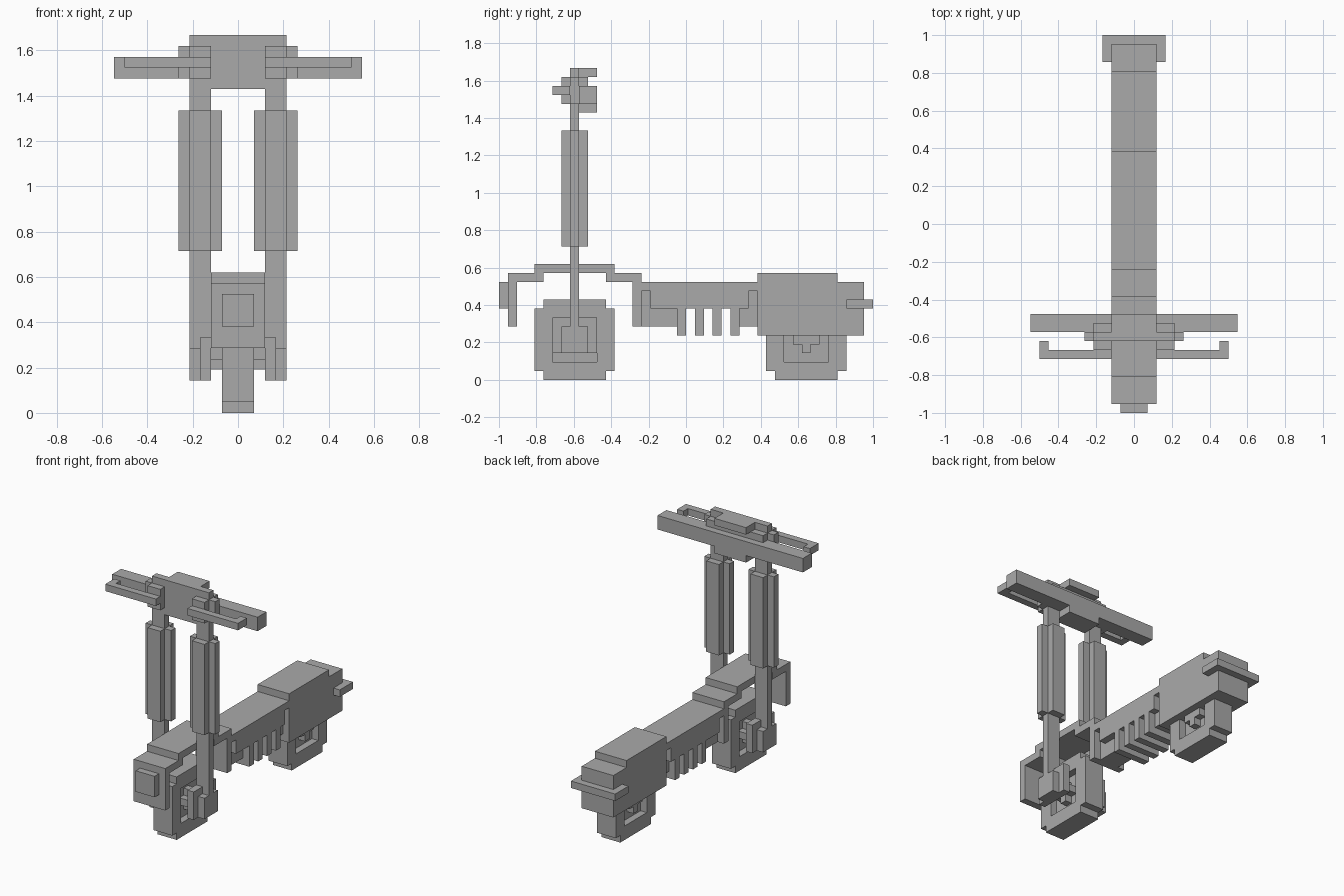
import bpy
import bmesh
from mathutils import Vector

old = bpy.data.objects.get("Cube")
if old:
    bpy.data.objects.remove(old, do_unlink=True)

U = 2 / 42  # one block of the grid

grey = bpy.data.materials.new("plain_grey")
grey.use_nodes = True
GREY = (0.4, 0.4, 0.4, 1)
grey.diffuse_color = GREY
grey.node_tree.nodes["Principled BSDF"].inputs["Base Color"].default_value = GREY


def blocks(name, boxes, mirror=False):
    """One object from boxes (x0, x1, y0, y1, z0, z1) in grid units, y from the front."""
    bm = bmesh.new()
    sides = (1, -1) if mirror else (1,)
    for x0, x1, y0, y1, z0, z1 in boxes:
        for s in sides:
            verts = bmesh.ops.create_cube(bm, size=1)["verts"]
            mid = Vector((s * (x0 + x1) / 2, (y0 + y1) / 2, (z0 + z1) / 2))
            size = Vector((x1 - x0, y1 - y0, z1 - z0))
            for v in verts:
                v.co = (v.co * size + mid) * U - Vector((0, 1, 0))
    me = bpy.data.meshes.new(name)
    bm.to_mesh(me)
    bm.free()
    me.materials.append(grey)
    ob = bpy.data.objects.new(name, me)
    bpy.context.collection.objects.link(ob)
    return ob


def centred(w, *rest):
    """Box spanning both sides of the centre line."""
    return (-w, w, *rest)


def wheel(name, y):
    """Square tyre with clipped corners, thin disc and raised cross hub."""
    blocks(name + "_tyre", [
        centred(1.5, y + 1, y + 8, 0, 2), centred(1.5, y + 1, y + 8, 7, 9),
        centred(1.5, y, y + 2, 1, 8), centred(1.5, y + 7, y + 9, 1, 8)])
    blocks(name + "_disc", [centred(0.5, y + 2, y + 7, 2, 7)])
    blocks(name + "_hub", [
        centred(1.5, y + 3, y + 6, 4, 5), centred(1.5, y + 4, y + 5, 3, 6)])


wheel("front_wheel", 4)
wheel("rear_wheel", 30)

# Front fork, axle and grips
blocks("fork_shafts", [(2.5, 4.5, 8, 9, 5, 35)], True)
blocks("fork_feet", [(2.5, 3.5, 6, 11, 3, 7), (3.5, 4.5, 7, 10, 3, 6)], True)
blocks("front_axle", [centred(2.5, 7, 10, 4, 5)])
blocks("fork_sleeves", [(2.5, 4.5, 7, 10, 15, 28), (1.5, 5.5, 8, 9, 15, 28)], True)

# Front fairing
blocks("headlight", [centred(1.5, 0, 1, 8, 11)])
blocks("front_fairing", [
    centred(2.5, 1, 2, 6, 12), centred(2.5, 1, 5, 11, 12),
    centred(2.5, 4, 13, 12, 13), centred(2.5, 12, 16, 11, 12),
    centred(2.5, 15, 16, 6, 12)])

# Deck with ribs below
blocks("deck", [centred(2.5, 16, 29, 10, 11), centred(2.5, 17, 28, 8, 10)])
blocks("deck_core", [centred(1.5, 16, 20, 6, 10), centred(1.5, 27, 29, 6, 10)])
blocks("deck_ribs", [centred(2.5, y, y + 1, 5, 8) for y in range(20, 27, 2)])

# Rear body
blocks("rear_body", [centred(2.5, 29, 38, 5, 12), centred(2.5, 38, 41, 5, 11)])
blocks("rear_bumper", [centred(3.5, 39, 42, 8, 9)])

# Handlebar
blocks("handlebar_panel", [
    centred(2.5, 8, 9, 30, 35), centred(2.5, 9, 11, 30, 33),
    centred(2.5, 8, 10, 33, 34), centred(2.5, 8, 11, 34, 35)])
blocks("handlebar_clamps", [(2.5, 4.5, 7, 10, 31, 34), (2.5, 5.5, 8, 9, 31, 34)], True)
blocks("handlebar", [(2.5, 11.5, 9, 11, 31, 33)], True)
blocks("brake_levers", [(2.5, 10.5, 6, 7, 32, 33), (9.5, 10.5, 7, 8, 32, 33)], True)
